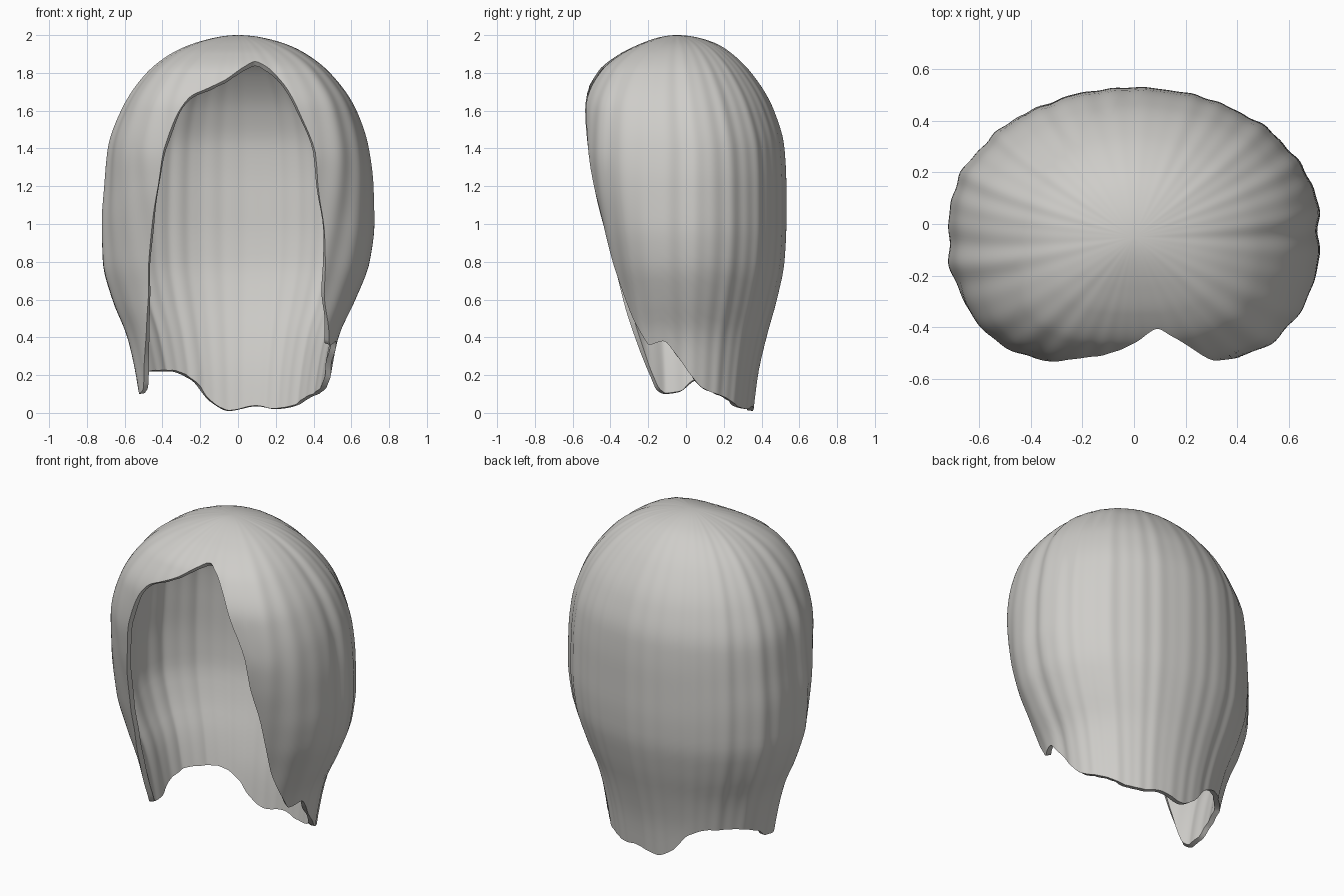
import bpy, bmesh
from math import sin, cos, radians, sqrt, pi

cube = bpy.data.objects.get("Cube")
if cube:
    bpy.data.objects.remove(cube, do_unlink=True)

COLUMNS, ROWS, HEIGHT, WALL = 300, 56, 2.0, 0.03


def smooth_curve(points):
    """Return a monotone cubic interpolator through (x, y) points."""
    xs, ys = zip(*points)
    slopes = [(ys[i + 1] - ys[i]) / (xs[i + 1] - xs[i]) for i in range(len(xs) - 1)]
    tangents = [slopes[0]]
    for a, b in zip(slopes, slopes[1:]):
        tangents.append(2 * a * b / (a + b) if a * b > 0 else 0)
    tangents.append(slopes[-1])

    def evaluate(x):
        i = 0
        while i < len(slopes) - 1 and x > xs[i + 1]:
            i += 1
        h = xs[i + 1] - xs[i]
        t = (x - xs[i]) / h
        return (ys[i] * (1 + 2 * t) * (1 - t) ** 2 + ys[i + 1] * t * t * (3 - 2 * t)
                + h * t * (1 - t) * (tangents[i] * (1 - t) - tangents[i + 1] * t))
    return evaluate


# Outline reach in four directions, by depth below the crown
depths = [0, .02, .05, .1, .2, .4, .6, .8, 1, 1.2, 1.4, 1.6, 1.8, 2]


def profile(reach):
    return smooth_curve([(sqrt(d), r) for d, r in zip(depths, reach)])


left = profile([0, .16, .26, .36, .485, .625, .69, .715, .72, .695, .62, .53, .49, .46])
right = profile([0, .15, .25, .355, .48, .615, .685, .705, .72, .715, .665, .585, .54, .51])
front = profile([.05, .17, .25, .35, .47, .555, .56, .53, .48, .43, .385, .36, .33, .3])
back = profile([-.05, .09, .17, .245, .345, .465, .52, .53, .53, .52, .48, .425, .38, .355])

# Hem height by angle: zero is the front, positive turns to the left side
hem_points = [
    (-172, .01), (-157, .06), (-142, .18), (-128, .22), (-114, .22), (-95, .17),
    (-86, .11), (-78, .1), (-73, .12), (-69, .2), (-61, .4), (-55, .6), (-51, .8),
    (-46, 1), (-41, 1.2), (-37, 1.4), (-31, 1.6), (-26, 1.68), (-20, 1.71),
    (-9, 1.76), (4, 1.83), (14, 1.86), (21, 1.83), (27, 1.75), (32, 1.6), (38, 1.4),
    (41, 1.2), (46, 1), (50, .8), (55, .6), (65, .4), (68, .36), (77, .38), (84, .31),
    (93, .2), (101, .13), (119, .08), (135, .03), (149, .02), (164, .035)]
hem = smooth_curve([(a - 360, z) for a, z in hem_points[-2:]] + hem_points
                   + [(a + 360, z) for a, z in hem_points[:2]])


def strands(a):
    """Uneven ripples that run from the crown to the hem."""
    side = .35 + .65 * abs(sin(a))
    return 1 + side * (.005 * sin(23 * a + 1) + .004 * sin(37 * a + 2 * sin(3 * a))
                       + .004 * sin(14 * a + 2))


def shell_point(a, u):
    depth = u * u
    centre = -.05 * max(0, 1 - depth / .6)
    width = left(u) if sin(a) > 0 else right(u)
    if cos(a) > 0:
        reach, power = front(u) + centre, 3
    else:
        reach, power = back(u) - centre, 2
    r = (abs(sin(a) / width) ** power + abs(cos(a) / reach) ** power) ** (-1 / power)
    r *= strands(a)
    return r * sin(a), centre - r * cos(a), HEIGHT - depth


# Hair shell: columns fan out from the crown down to the hem
bm = bmesh.new()
crown = bm.verts.new((0, -.05, HEIGHT))
columns = []
for c in range(COLUMNS):
    degrees = -180 + 360 * c / COLUMNS
    end = sqrt(HEIGHT - hem(degrees))
    columns.append([bm.verts.new(shell_point(radians(degrees), end * k / ROWS))
                    for k in range(1, ROWS + 1)])
for c in range(COLUMNS):
    here, there = columns[c], columns[(c + 1) % COLUMNS]
    bm.faces.new((crown, here[0], there[0]))
    for k in range(ROWS - 1):
        bm.faces.new((here[k], here[k + 1], there[k + 1], there[k]))
bmesh.ops.recalc_face_normals(bm, faces=bm.faces)
if crown.normal.z < 0:
    bmesh.ops.reverse_faces(bm, faces=bm.faces)
mesh = bpy.data.meshes.new("hair_shell")
bm.to_mesh(mesh)
bm.free()
hair = bpy.data.objects.new("hair_shell", mesh)
bpy.context.collection.objects.link(hair)

# Wall thickness, grown inward
wall = hair.modifiers.new("wall", 'SOLIDIFY')
wall.thickness = WALL
wall.offset = -1

# Single pale grey colour
colour = (.62, .61, .585, 1)
grey = bpy.data.materials.new("pale_warm_grey")
grey.use_nodes = True
grey.diffuse_color = colour
grey.node_tree.nodes["Principled BSDF"].inputs["Base Color"].default_value = colour
mesh.materials.append(grey)

bpy.context.view_layer.objects.active = hair
hair.select_set(True)
bpy.ops.object.modifier_apply(modifier="wall")
bpy.ops.object.shade_smooth_by_angle(angle=radians(40))
